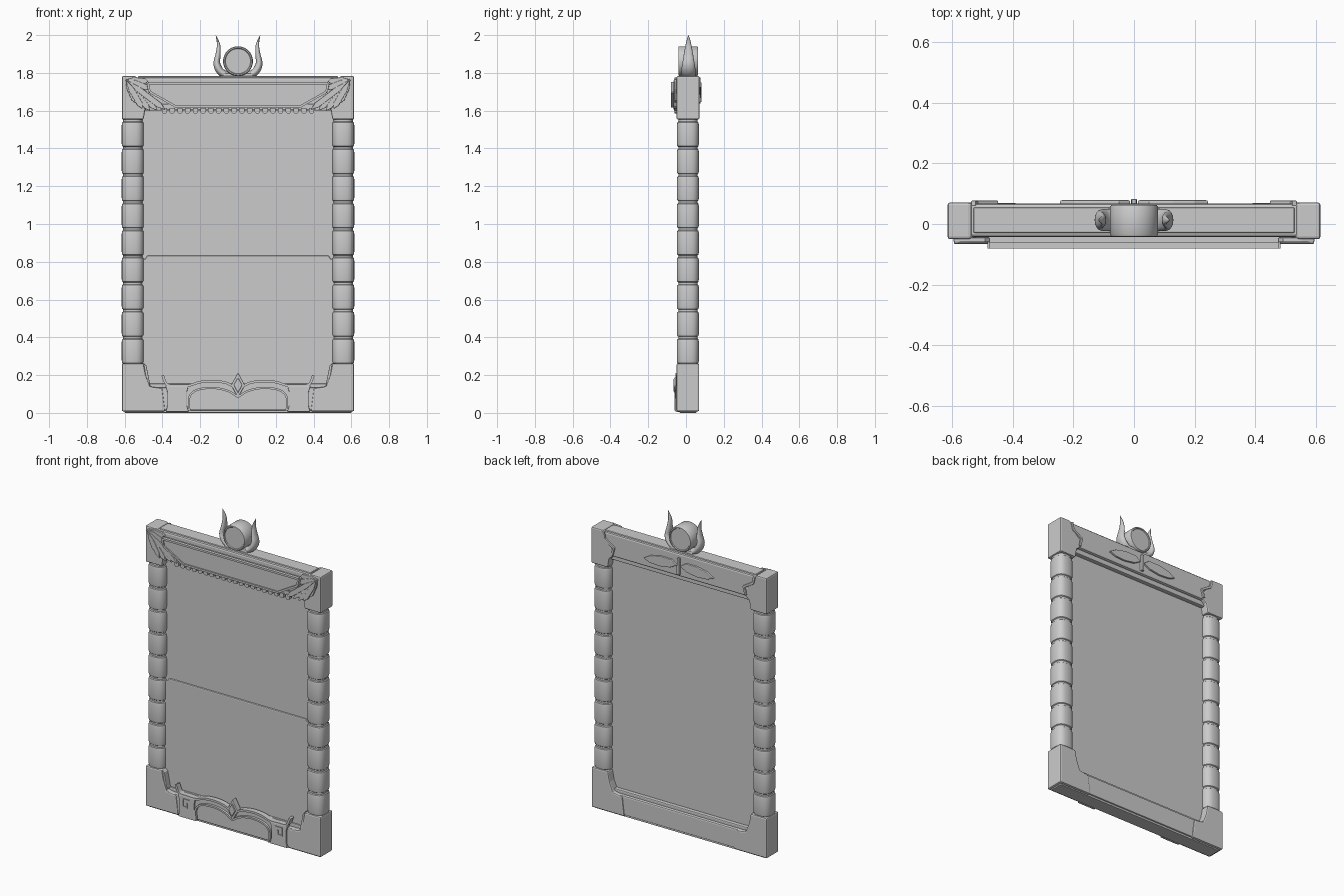
import bpy, bmesh, math
from mathutils import Vector

if "Cube" in bpy.data.objects:
    bpy.data.objects.remove(bpy.data.objects["Cube"])


def finish(name, bm, mirror=False, bevel=0.0, smooth=False):
    bmesh.ops.recalc_face_normals(bm, faces=bm.faces[:])
    me = bpy.data.meshes.new(name)
    bm.to_mesh(me)
    bm.free()
    ob = bpy.data.objects.new(name, me)
    bpy.context.collection.objects.link(ob)
    if bevel:
        b = ob.modifiers.new("bevel", 'BEVEL')
        b.width, b.segments, b.limit_method = bevel, 2, 'ANGLE'
        b.angle_limit = math.radians(40)
    if mirror:
        m = ob.modifiers.new("mirror", 'MIRROR')
        m.use_axis[0] = True
        m.use_mirror_merge = False
    if smooth:
        bpy.ops.object.select_all(action='DESELECT')
        bpy.context.view_layer.objects.active = ob
        ob.select_set(True)
        bpy.ops.object.shade_smooth_by_angle(angle=math.radians(40))
    return ob


def add_prism(bm, pts, y0, y1):
    """Extrude an (x, z) outline from y0 to y1."""
    a = [bm.verts.new((x, y0, z)) for x, z in pts]
    b = [bm.verts.new((x, y1, z)) for x, z in pts]
    bm.faces.new(a)
    bm.faces.new(b[::-1])
    n = len(pts)
    for i in range(n):
        j = (i + 1) % n
        bm.faces.new((a[i], b[i], b[j], a[j]))


def prism(name, pts, y0, y1, **kw):
    bm = bmesh.new()
    add_prism(bm, pts, y0, y1)
    return finish(name, bm, **kw)


def box(x0, x1, z0, z1):
    return [(x0, z0), (x1, z0), (x1, z1), (x0, z1)]


def spline(pts, steps=6):
    """Smooth path through 2D points."""
    p = [Vector(q) for q in pts]
    p = [2 * p[0] - p[1]] + p + [2 * p[-1] - p[-2]]
    out = []
    for i in range(1, len(p) - 2):
        a, b, c, d = p[i - 1:i + 3]
        for k in range(steps):
            t = k / steps
            out.append(0.5 * (2 * b + (c - a) * t + (2 * a - 5 * b + 4 * c - d) * t * t
                              + (3 * b - a - 3 * c + d) * t ** 3))
    return out + [p[-2]]


def ribbon(path, w):
    """Outline of a strip of width w along a 2D path."""
    path = [Vector(q) for q in path]
    l, r = [], []
    for i, q in enumerate(path):
        t = (path[min(i + 1, len(path) - 1)] - path[max(i - 1, 0)]).normalized()
        n = Vector((-t.y, t.x)) * w / 2
        l.append(tuple(q + n))
        r.append(tuple(q - n))
    return l + r[::-1]


def loft(name, rings, **kw):
    """Skin a list of closed rings of 3D points."""
    bm = bmesh.new()
    vs = [[bm.verts.new(p) for p in r] for r in rings]
    n = len(rings[0])
    for a, b in zip(vs, vs[1:]):
        for i in range(n):
            bm.faces.new((a[i], a[(i + 1) % n], b[(i + 1) % n], b[i]))
    bm.faces.new(vs[0])
    bm.faces.new(vs[-1])
    return finish(name, bm, **kw)


YC = 0.01

# side columns: nine stacked rounded drums
def drum_ring(r, z, n=28, e=0.75):
    out = []
    for i in range(n):
        c, s = math.cos(2 * math.pi * i / n), math.sin(2 * math.pi * i / n)
        out.append((0.557 + r * math.copysign(abs(c) ** e, c),
                    YC + r * math.copysign(abs(s) ** e, s), z))
    return out

rings, z0, step = [], 0.255, 0.1435
for i in range(9):
    z = z0 + i * step
    for r, dz in ((0.051, 0), (0.051, 0.005), (0.056, 0.009), (0.0585, 0.022),
                  (0.0585, step - 0.022), (0.056, step - 0.009), (0.051, step - 0.005)):
        rings.append(drum_ring(r, z + dz))
rings.append(drum_ring(0.051, z0 + 9 * step + 0.01))
loft("side_column", rings, mirror=True, smooth=True)

# inner panels
prism("back_panel", box(-0.52, 0.52, 0.1, 1.66), 0.0, 0.022)
prism("lower_front_panel", [(-0.52, 0.1), (0.52, 0.1), (0.52, 0.81), (0.49, 0.815), (0.48, 0.833),
                            (-0.48, 0.833), (-0.49, 0.815), (-0.52, 0.81)], -0.01, 0.01, bevel=0.006)

# rails with stepped inner lips
prism("bottom_rail", box(-0.5, 0.5, 0.012, 0.135), -0.045, 0.064, bevel=0.008)
prism("bottom_lip", box(-0.5, 0.5, 0.12, 0.155), -0.02, 0.045, bevel=0.006)
prism("top_rail", box(-0.55, 0.55, 1.63, 1.775), -0.043, 0.067, bevel=0.01)
prism("top_lip", box(-0.5, 0.5, 1.60, 1.64), -0.02, 0.048, bevel=0.006)
prism("top_cap", box(-0.53, 0.53, 1.755, 1.783), -0.03, 0.055, bevel=0.006)

# corner blocks
prism("bottom_corner", [(0.615, 0.008), (0.615, 0.262), (0.5, 0.262), (0.488, 0.2), (0.465, 0.14),
                        (0.40, 0.13), (0.385, 0.008)], -0.05, 0.07, mirror=True, bevel=0.008)
prism("bottom_corner_leaf", [(0.5, 0.265), (0.485, 0.25), (0.465, 0.15), (0.48, 0.14)],
      -0.045, 0.0, mirror=True, bevel=0.003)
prism("top_corner", [(0.615, 1.553), (0.615, 1.783), (0.54, 1.783), (0.525, 1.755), (0.47, 1.68),
                     (0.465, 1.63), (0.49, 1.61), (0.5, 1.553)], -0.05, 0.071, mirror=True, bevel=0.008)
prism("back_corner_strap", ribbon([(0.53, 1.775), (0.52, 1.73), (0.455, 1.69), (0.47, 1.64)], 0.016),
      0.06, 0.077, mirror=True, bevel=0.003)

# front name plate with raised rim
plate = [(-0.485, 1.745), (-0.475, 1.70), (-0.335, 1.622), (0.335, 1.622), (0.475, 1.70), (0.485, 1.745)]
prism("top_plate", plate, -0.072, -0.035, bevel=0.006)
rim = [(x * 0.985, z) for x, z in plate]
bm = bmesh.new()
for a, b in zip(rim, rim[1:] + rim[:1]):
    add_prism(bm, ribbon([a, b], 0.012), -0.08, -0.06)
finish("plate_rim", bm)

# row of teeth below the plate
bm = bmesh.new()
add_prism(bm, box(-0.41, 0.41, 1.605, 1.635), -0.052, -0.035)
for i in range(20):
    x = (i - 9.5) * 0.041
    add_prism(bm, [(x - 0.014, 1.615), (x - 0.014, 1.592), (x - 0.008, 1.586),
                   (x + 0.008, 1.586), (x + 0.014, 1.592), (x + 0.014, 1.615)], -0.06, -0.035)
finish("teeth", bm)

# feather fans on the top front corners
bm = bmesh.new()
root = Vector((0.595, 1.765))
for k, (tx, tz) in enumerate([(0.475, 1.755), (0.465, 1.715), (0.385, 1.605), (0.425, 1.60),
                              (0.465, 1.598), (0.505, 1.61), (0.54, 1.64)]):
    tip = Vector((tx, tz))
    d = tip - root
    n = Vector((-d.y, d.x)).normalized() * 0.015
    pts = [root, root + d * 0.35 + n, root + d * 0.85 + n, tip, root + d * 0.85 - n, root + d * 0.35 - n]
    add_prism(bm, pts, -0.06 - 0.003 * (k % 3), -0.045)
finish("corner_feathers", bm, mirror=True, bevel=0.003)

# bottom front ornament: cusped panel, ridge, diamond and side blocks
half = spline([(0.258, 0.012), (0.257, 0.085), (0.215, 0.122), (0.13, 0.132), (0.05, 0.115), (0.0, 0.083)])
full = [tuple(p) for p in half] + [(-p.x, p.y) for p in half[-2::-1]]
prism("cusped_rim", ribbon(full, 0.011), -0.06, -0.04)
ridge = spline([(0.4, 0.2), (0.375, 0.15), (0.32, 0.145), (0.26, 0.145), (0.2, 0.163),
                (0.13, 0.168), (0.06, 0.158), (0.02, 0.135)])
prism("ridge", ribbon(ridge, 0.013), -0.054, -0.02, mirror=True)
prism("ridge_filler", [(0, 0.12)] + [tuple(p) for p in ridge[::-1][:26]] + [(0.33, 0.12)],
      -0.045, -0.01, mirror=True)
for s, y in ((1.0, -0.056), (0.62, -0.065)):
    prism("diamond", [(0.037 * s, 0.147), (0, 0.147 + 0.067 * s), (-0.037 * s, 0.147), (0, 0.147 - 0.067 * s)],
          y, -0.02, bevel=0.004)
prism("side_block", [(0.262, 0.006), (0.382, 0.006), (0.374, 0.04), (0.374, 0.11), (0.385, 0.145),
                     (0.262, 0.145), (0.27, 0.11), (0.27, 0.04)], -0.055, -0.03, mirror=True, bevel=0.004)
bm = bmesh.new()
for b in (box(0.3, 0.35, 0.122, 0.128), box(0.344, 0.35, 0.075, 0.128),
          box(0.315, 0.35, 0.075, 0.081), box(0.315, 0.321, 0.081, 0.105)):
    add_prism(bm, b, -0.059, -0.05)
finish("fret_mark", bm, mirror=True)

# back leaf relief on the top rail
leaf = [(0.012, 1.70), (0.05, 1.728), (0.13, 1.728), (0.2, 1.712), (0.245, 1.685),
        (0.2, 1.668), (0.13, 1.664), (0.06, 1.675)]
prism("back_leaf", leaf, 0.06, 0.079, mirror=True, bevel=0.004)
prism("back_stem", [(-0.01, 1.645), (0.01, 1.645), (0.008, 1.75), (-0.008, 1.75)], 0.06, 0.082, bevel=0.003)

# crest disc
def disc_ring(r, y, n=40):
    return [(r * math.cos(2 * math.pi * i / n), y, 1.862 + r * math.sin(2 * math.pi * i / n)) for i in range(n)]

loft("crest_disc", [disc_ring(r, y) for r, y in ((0.066, -0.036), (0.069, -0.041), (0.075, -0.041), (0.079, -0.034),
     (0.079, 0.056), (0.075, 0.063), (0.069, 0.063), (0.066, 0.058))], smooth=True)
prism("crest_foot", [(-0.085, 1.775), (0.085, 1.775), (0.075, 1.80), (-0.075, 1.80)],
      -0.025, 0.05, bevel=0.008)

# crest horns: lofted curve tapering to a point
path = spline([(0.06, 1.785), (0.095, 1.81), (0.112, 1.85), (0.105, 1.90), (0.103, 1.95), (0.117, 1.998)], 5)
rings = []
for i, p in enumerate(path):
    t = i / (len(path) - 1)
    d = (path[min(i + 1, len(path) - 1)] - path[max(i - 1, 0)]).normalized()
    w = max(0.02 * (1 - max(0, t - 0.3) / 0.7) ** 0.7, 0.001)
    rings.append([(p.x - d.y * w * math.cos(a), 0.013 + 1.8 * w * math.sin(a), p.y + d.x * w * math.cos(a))
                  for a in (2 * math.pi * k / 16 for k in range(16))])
loft("crest_horn", rings, mirror=True, smooth=True)

# feet strip that rests on the ground
prism("base_strip", box(-0.6, 0.6, 0.0, 0.02), -0.035, 0.055, bevel=0.004)
